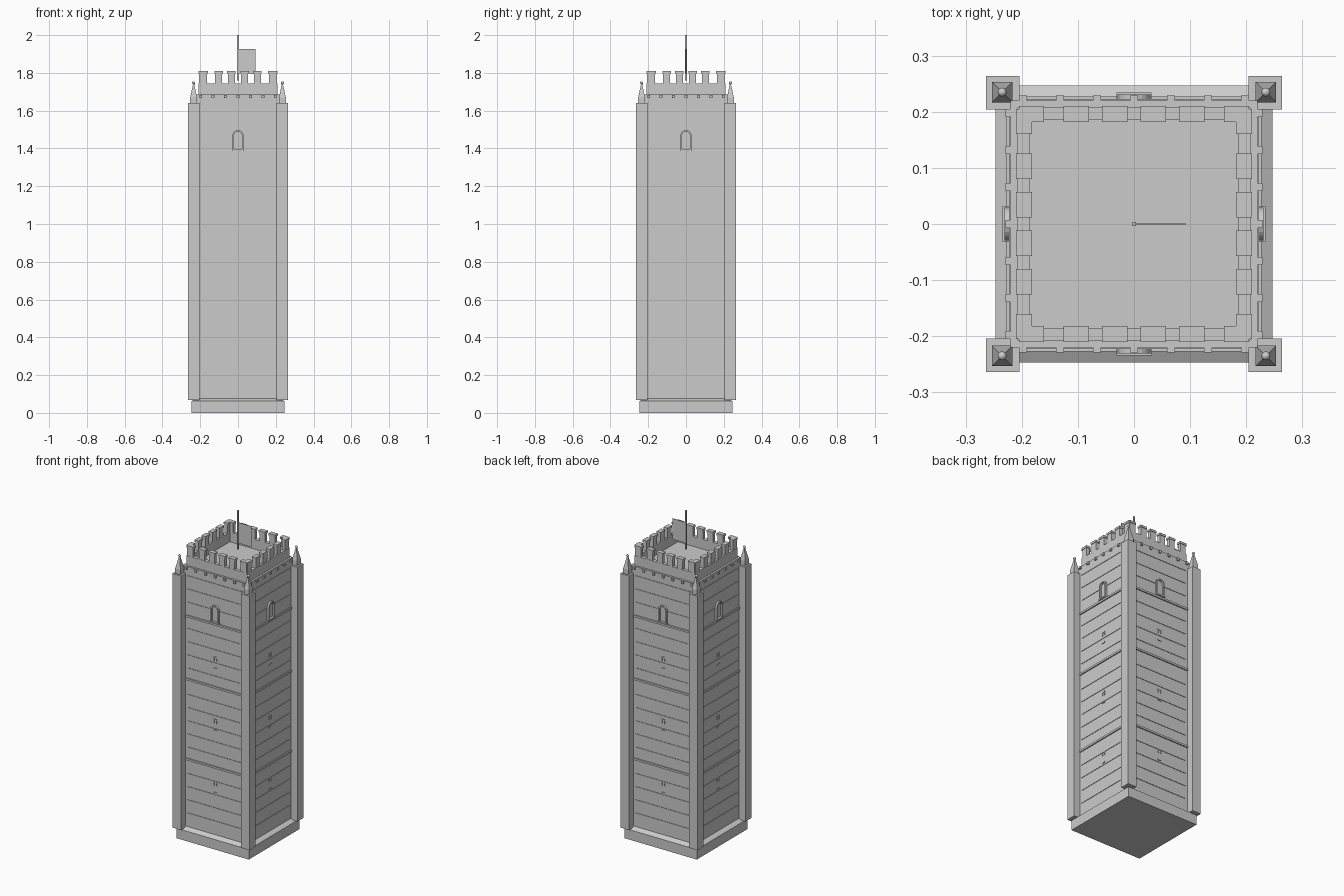
import bpy, bmesh, math
from mathutils import Matrix, Vector

if "Cube" in bpy.data.objects:
    bpy.data.objects.remove(bpy.data.objects["Cube"])

stone = bpy.data.materials.new("stone_grey")
stone.diffuse_color = (0.6, 0.6, 0.6, 1)
stone.use_nodes = True
stone.node_tree.nodes["Principled BSDF"].inputs["Base Color"].default_value = stone.diffuse_color


def finish(name, bm, smooth=False):
    bmesh.ops.recalc_face_normals(bm, faces=bm.faces)
    mesh = bpy.data.meshes.new(name)
    if smooth:
        for f in bm.faces:
            f.smooth = True
    bm.to_mesh(mesh)
    bm.free()
    mesh.materials.append(stone)
    ob = bpy.data.objects.new(name, mesh)
    bpy.context.collection.objects.link(ob)
    return ob


def box(bm, x0, x1, y0, y1, z0, z1):
    m = Matrix.Translation(((x0 + x1) / 2, (y0 + y1) / 2, (z0 + z1) / 2))
    m = m @ Matrix.Diagonal((x1 - x0, y1 - y0, z1 - z0, 1))
    return bmesh.ops.create_cube(bm, size=1, matrix=m)["verts"]


def four_sides(bm):
    """Repeat front-side geometry on the other three sides."""
    geom = bm.verts[:] + bm.edges[:] + bm.faces[:]
    for i in range(1, 4):
        new = bmesh.ops.duplicate(bm, geom=geom)["geom"]
        bmesh.ops.rotate(bm, verts=[v for v in new if isinstance(v, bmesh.types.BMVert)],
                         cent=(0, 0, 0), matrix=Matrix.Rotation(i * math.pi / 2, 3, 'Z'))


def side_boxes(name, boxes):
    bm = bmesh.new()
    for b in boxes:
        box(bm, *b)
    four_sides(bm)
    return finish(name, bm)


WALL = 0.22

# Plinth with sloping top
bm = bmesh.new()
box(bm, -0.247, 0.247, -0.247, 0.247, 0, 0.062)
top = max(bm.faces, key=lambda f: f.calc_center_median().z)
cap = bmesh.ops.extrude_face_region(bm, geom=[top])["geom"]
bmesh.ops.delete(bm, geom=[top], context='FACES_ONLY')
for v in cap:
    if isinstance(v, bmesh.types.BMVert):
        v.co = (v.co.x * 0.89, v.co.y * 0.89, 0.077)
finish("plinth", bm)

# Main shaft, whose top is the roof deck
bm = bmesh.new()
box(bm, -WALL, WALL, -WALL, WALL, 0.06, 1.685)
finish("shaft", bm)

# Corner buttresses
side_boxes("corner_buttresses", [(0.204, 0.264, -0.264, -0.204, 0.068, 1.64)])

# Pinnacles: square post, pyramid and ball
bm = bmesh.new()
box(bm, 0.217, 0.253, -0.253, -0.217, 1.64, 1.67)
bmesh.ops.create_cone(bm, cap_ends=True, segments=4, radius1=0.0255, radius2=0.004, depth=0.072,
                      matrix=Matrix.Translation((0.235, -0.235, 1.706))
                      @ Matrix.Rotation(math.pi / 4, 4, 'Z'))
four_sides(bm)
finish("pinnacles", bm)
bm = bmesh.new()
bmesh.ops.create_uvsphere(bm, u_segments=12, v_segments=8, radius=0.008,
                          matrix=Matrix.Translation((0.235, -0.235, 1.747)))
four_sides(bm)
finish("pinnacle_balls", bm, True)

# Thin masonry courses
strings = (0.495, 0.99, 1.38)
courses = []
for i in range(19):
    z = 0.16 + i * 0.0815
    if min(abs(z - s) for s in strings) > 0.03 and z < 1.65:
        # courses stop either side of the upper window
        spans = [(-0.19, -0.034), (0.034, 0.19)] if 1.39 < z < 1.5 else [(-0.19, 0.19)]
        courses += [(a, b, -WALL - 0.003, -WALL + 0.004, z - 0.003, z + 0.003) for a, b in spans]
side_boxes("masonry_courses", courses)

# String courses between storeys
side_boxes("string_courses", [(-0.205, 0.205, -WALL - 0.007, -WALL + 0.004, z - 0.006, z + 0.006)
                              for z in strings])

# Slit windows: small lintel, jambs and sill on three levels
slits = []
for z in (0.37, 0.755, 1.14):
    y0, y1 = -WALL - 0.004, -WALL + 0.004
    slits += [(-0.012, 0.012, y0, y1, z + 0.03, z + 0.037),
              (-0.012, 0.012, y0, y1, z - 0.037, z - 0.03)]
    slits += [(s * 0.009 - 0.002, s * 0.009 + 0.002, y0, y1, z + 0.012, z + 0.03) for s in (-1, 1)]
side_boxes("slit_window_trim", slits)

# Arched belfry window surrounds
bm = bmesh.new()


def arch(r):
    pts = [(-r, 1.395)]
    pts += [(-r * math.cos(t * math.pi / 12), 1.468 + r * math.sin(t * math.pi / 12)) for t in range(13)]
    return pts + [(r, 1.395)]


rows = [[bm.verts.new((x, -WALL - 0.011, z)) for x, z in arch(r)] for r in (0.029, 0.021)]
faces = [bm.faces.new((rows[0][i], rows[0][i + 1], rows[1][i + 1], rows[1][i]))
         for i in range(len(rows[0]) - 1)]
ext = bmesh.ops.extrude_face_region(bm, geom=faces, use_keep_orig=True)["geom"]
bmesh.ops.translate(bm, vec=Vector((0, 0.014, 0)),
                    verts=[v for v in ext if isinstance(v, bmesh.types.BMVert)])
four_sides(bm)
finish("window_surrounds", bm)
side_boxes("window_sills", [(-0.031, 0.031, -WALL - 0.014, -WALL + 0.004, 1.387, 1.396)])

# Corbels below the parapet
side_boxes("corbels", [(i * 0.066 - 0.007, i * 0.066 + 0.007, -0.229, -0.215, 1.667, 1.683)
                       for i in range(-3, 4)])

# Parapet wall
side_boxes("parapet", [(-0.208, 0.208, -0.208, -0.186, 1.68, 1.745)])

# Merlons with slightly wider caps
merlons, caps = [], []
for x in (-0.1825, -0.103, -0.0345, 0.0345, 0.103, 0.1825):
    merlons.append((x - 0.019, x + 0.019, -0.207, -0.186, 1.74, 1.8))
    caps.append((x - 0.0225, x + 0.0225, -0.21, -0.182, 1.797, 1.81))
side_boxes("merlons", merlons)
side_boxes("merlon_caps", caps)

# Flagpole and flag
bm = bmesh.new()
box(bm, -0.004, 0.004, -0.004, 0.004, 1.76, 2.0)
finish("flagpole", bm)
bm = bmesh.new()
box(bm, 0.0, 0.092, -0.0015, 0.0015, 1.798, 1.926)
finish("flag", bm)
